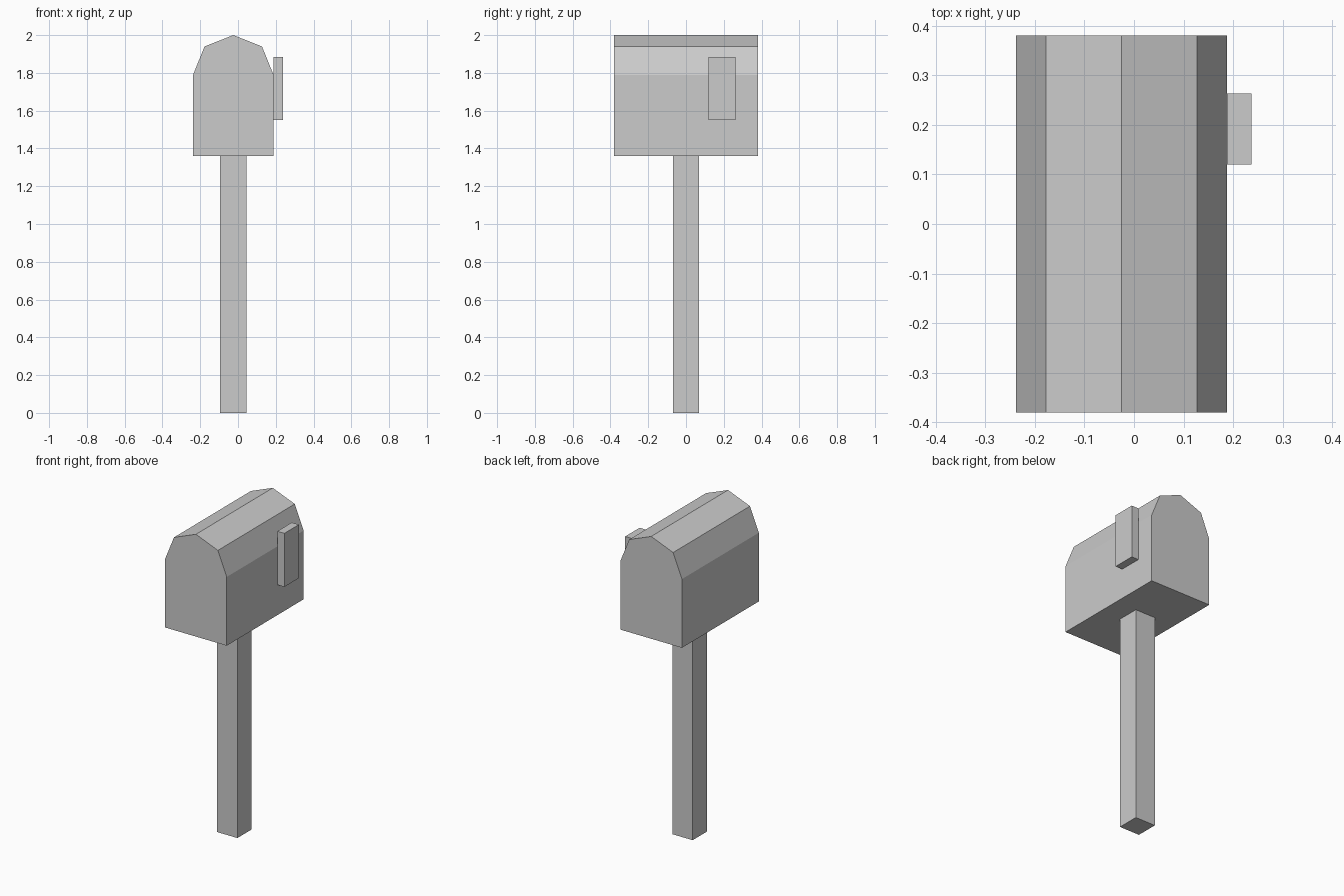
import bpy
import bmesh

default_cube = bpy.data.objects.get("Cube")
if default_cube:
    bpy.data.objects.remove(default_cube, do_unlink=True)

grey = bpy.data.materials.new("light grey")
grey.use_nodes = True
colour = (0.6, 0.6, 0.6, 1)
grey.diffuse_color = colour
grey.node_tree.nodes["Principled BSDF"].inputs["Base Color"].default_value = colour


def extrude_part(name, profile, y_front, y_back):
    """Extrude an x-z outline along y into a closed flat-faced solid."""
    bm = bmesh.new()
    face = bm.faces.new([bm.verts.new((x, y_front, z)) for x, z in profile])
    result = bmesh.ops.extrude_face_region(bm, geom=[face])
    moved = [v for v in result["geom"] if isinstance(v, bmesh.types.BMVert)]
    bmesh.ops.translate(bm, verts=moved, vec=(0, y_back - y_front, 0))
    bmesh.ops.recalc_face_normals(bm, faces=bm.faces)
    mesh = bpy.data.meshes.new(name)
    bm.to_mesh(mesh)
    bm.free()
    mesh.materials.append(grey)
    obj = bpy.data.objects.new(name, mesh)
    bpy.context.scene.collection.objects.link(obj)
    return obj


def rectangle(x0, x1, z0, z1):
    return [(x0, z0), (x1, z0), (x1, z1), (x0, z1)]


# Box with a faceted arched roof, mirrored about its own centre line
centre = -0.025
half = [(0.213, 1.36), (0.213, 1.79), (0.152, 1.94)]
right_side = [(centre + x, z) for x, z in half]
left_side = [(centre - x, z) for x, z in reversed(half)]
extrude_part("mailbox_body", right_side + [(centre, 2.0)] + left_side, -0.38, 0.38)

# Square post
extrude_part("post", rectangle(centre - 0.07, centre + 0.07, 0, 1.36), -0.07, 0.07)

# Raised flag on the left side of the box
extrude_part("flag", rectangle(0.188, 0.237, 1.55, 1.885), 0.12, 0.263)
